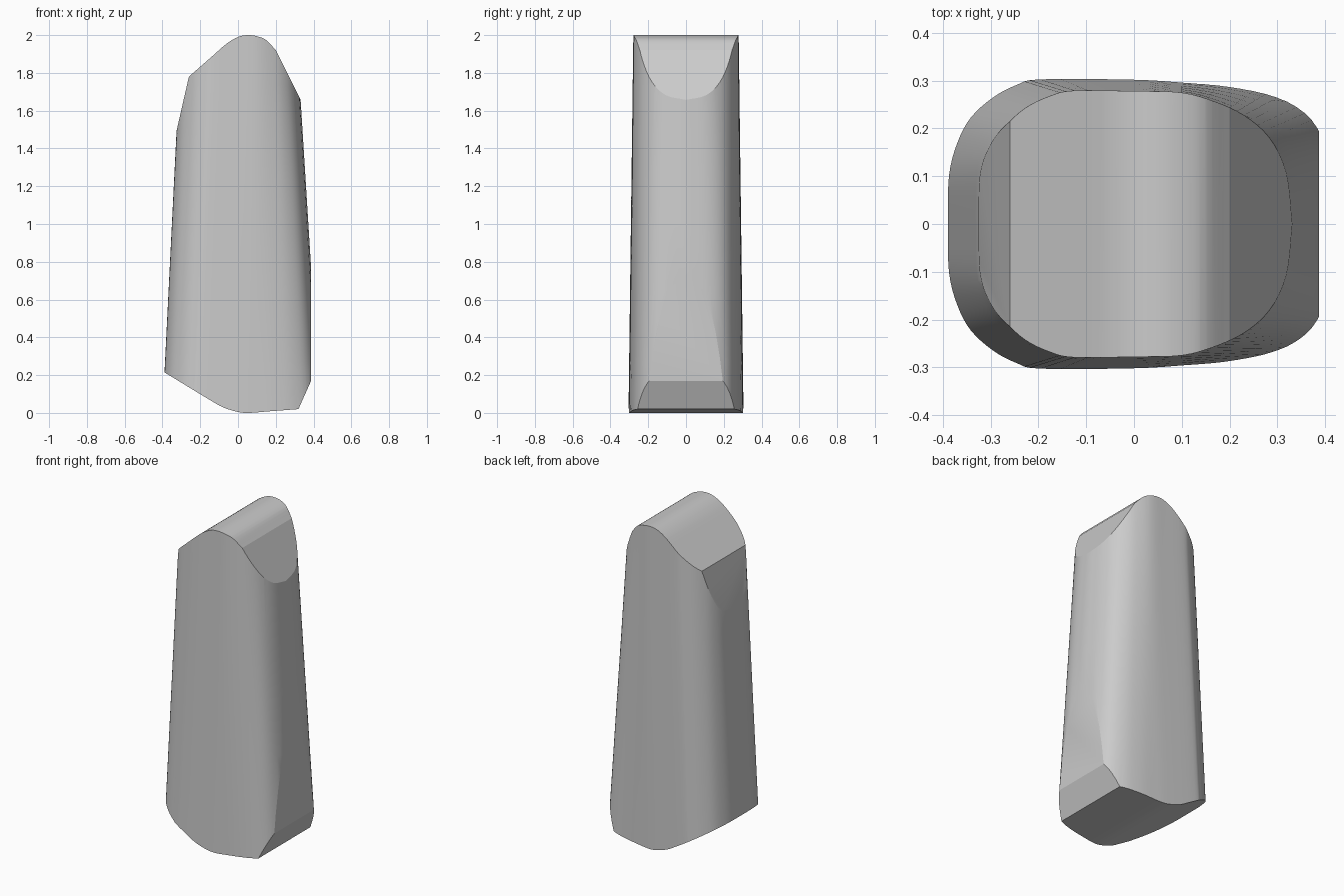
import bpy, bmesh, math
from mathutils import Vector

default_cube = bpy.data.objects.get("Cube")
if default_cube:
    bpy.data.objects.remove(default_cube, do_unlink=True)

grey = bpy.data.materials.new("plain grey")
grey.use_nodes = True
colour = (0.6, 0.6, 0.6, 1)
grey.diffuse_color = colour
grey.node_tree.nodes["Principled BSDF"].inputs["Base Color"].default_value = colour


def smooth_path(points, steps):
    """Catmull-Rom curve through the points, ends included."""
    pts = [Vector(p) for p in points]
    pts = [2 * pts[0] - pts[1]] + pts + [2 * pts[-1] - pts[-2]]
    path = []
    for a, b, c, d in zip(pts, pts[1:], pts[2:], pts[3:]):
        for i in range(steps):
            t = i / steps
            path.append(b + (c - a) * t / 2
                        + (a - 2.5 * b + 2 * c - d / 2) * t * t
                        + (1.5 * (b - c) + (d - a) / 2) * t ** 3)
    return path + [pts[-2]]


def loft(name, rings):
    """Closed solid skinned through rings of equal length."""
    bm = bmesh.new()
    loops = [[bm.verts.new(co) for co in ring] for ring in rings]
    for low, high in zip(loops, loops[1:]):
        for i in range(len(low)):
            j = (i + 1) % len(low)
            bm.faces.new((low[i], low[j], high[j], high[i]))
    bm.faces.new(loops[0])
    bm.faces.new(loops[-1])
    bmesh.ops.recalc_face_normals(bm, faces=bm.faces)
    mesh = bpy.data.meshes.new(name)
    bm.to_mesh(mesh)
    bm.free()
    mesh.materials.append(grey)
    obj = bpy.data.objects.new(name, mesh)
    bpy.context.collection.objects.link(obj)
    return obj


def mirrored_outline(half):
    """Close a half outline by mirroring it in y."""
    side = smooth_path(half, 4)
    return side + [Vector((p.x, -p.y)) for p in reversed(side[1:-1])]


# Rounded plan outlines at the foot and at the crown
foot = mirrored_outline([
    (-.4, 0), (-.398, .1), (-.38, .17), (-.35, .225), (-.3, .268), (-.25, .293),
    (-.2, .304), (0, .302), (.1, .296), (.2, .287), (.3, .265), (.38, .22),
    (.42, .14), (.435, 0)])
crown = mirrored_outline([
    (-.3, 0), (-.298, .1), (-.285, .155), (-.26, .2), (-.22, .24), (-.17, .266),
    (-.12, .278), (0, .278), (.1, .275), (.17, .255), (.225, .225), (.27, .175),
    (.3, .1), (.31, 0)])

# Tapered body, a little longer than needed at both ends
levels = [-.1 + 2.2 * i / 6 for i in range(7)]
body = loft("tapered_block", [
    [(*a.lerp(b, z / 2), z) for a, b in zip(foot, crown)] for z in levels])

# Front profile that trims the body: domed top, curved base, chamfered corners
base_curve = smooth_path([(-.39, .215), (-.16, .075), (-.08, .03),
                          (0, .005), (.06, 0), (.16, .008)], 4)
dome_curve = smooth_path([(.2, 1.92), (.15, 1.973), (.1, 1.994), (.05, 2),
                          (0, 1.99), (-.06, 1.955), (-.14, 1.885)], 4)
profile = (base_curve
           + [Vector(p) for p in [(.32, .02), (.387, .17), (.387, 1.2), (.387, 1.55)]]
           + dome_curve
           + [Vector(p) for p in [(-.26, 1.78), (-.326, 1.49), (-.6, .3)]])
tip = Vector((.2, 1.92)).lerp(Vector((.33, 1.66)), 1.437)
corner = len(base_curve) + 3
profile[corner] = tip
profile[corner - 1] = Vector((.387, tip.y - .02))
trim = loft("profile_trim", [[(p.x, y, p.y) for p in profile] for y in (-.5, .5)])

# Keep only the shared volume
cut = body.modifiers.new("trim", 'BOOLEAN')
cut.operation = 'INTERSECT'
cut.solver = 'EXACT'
cut.object = trim
bpy.ops.object.select_all(action='DESELECT')
bpy.context.view_layer.objects.active = body
body.select_set(True)
bpy.ops.object.modifier_apply(modifier=cut.name)
bpy.data.objects.remove(trim, do_unlink=True)
bpy.ops.object.shade_smooth_by_angle(angle=math.radians(15))
